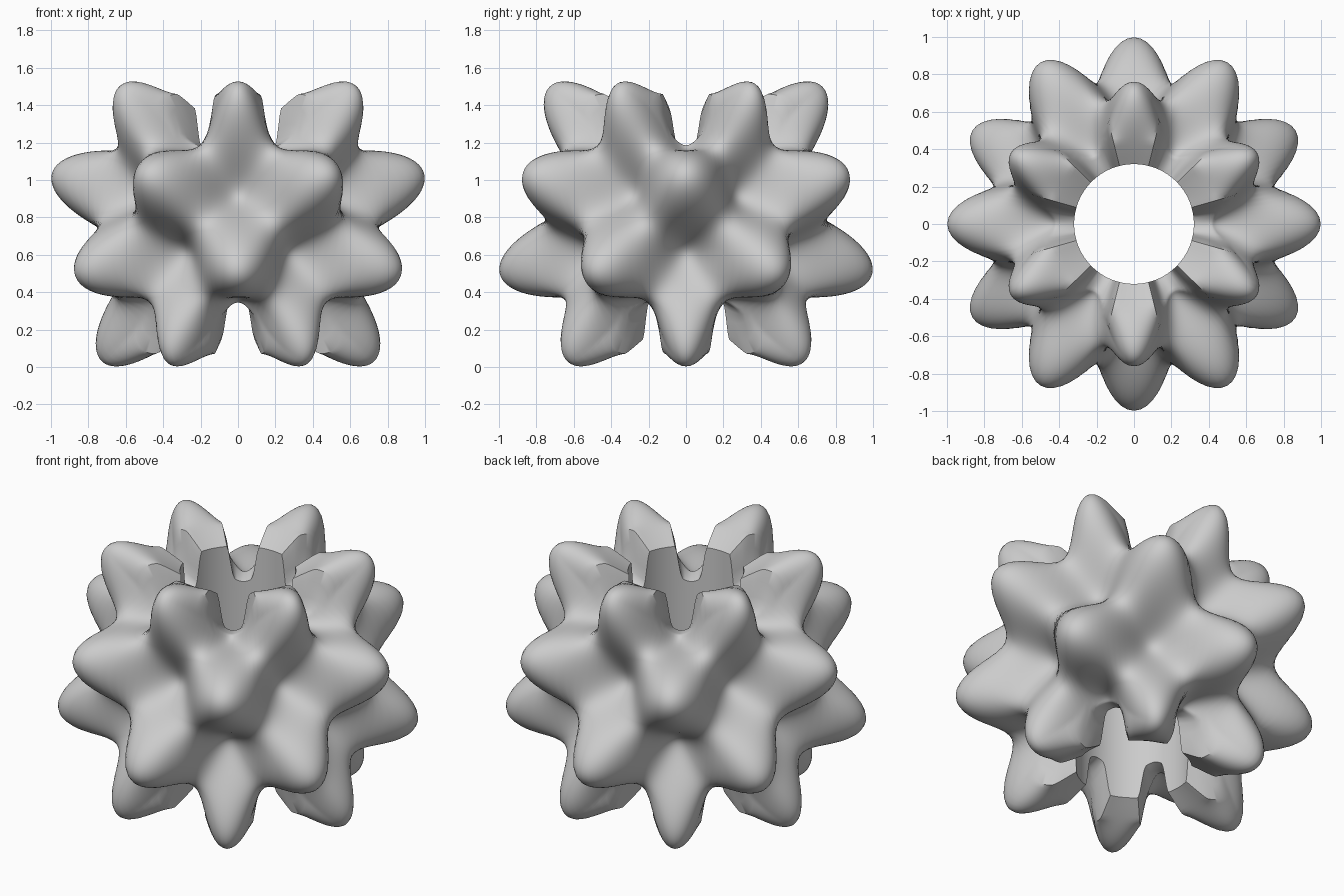
import bpy, bmesh
from math import sin, cos, pi, radians

cube = bpy.data.objects.get("Cube")
if cube:
    bpy.data.objects.remove(cube, do_unlink=True)

COLUMNS, ROWS = 180, 130
BORE = 0.32          # radius of the vertical hole
MIDDLE = 0.765       # height of the centre


def bump(p):
    """Radius for a pattern value: 1 is a spike tip, -1 the floor of a dent."""
    return 0.78 + 0.22 * p + 0.03 * p * p


def lerp(a, b, t):
    return a + (b - a) * t


def smoothstep(lo, hi, x):
    t = min(max((x - lo) / (hi - lo), 0), 1)
    return t * t * (3 - 2 * t)


def surface(az, el):
    """Distance from the centre; azimuth in radians, elevation in degrees."""
    up = abs(el)
    c = cos(6 * az) * (1 if el >= 0 else -1)
    if up <= 45:
        return bump(c * sin(radians(6 * up)))
    # Around the hole the end spikes turn into ribs with steep notches between
    over = up - 45
    rib = bump(-sin(radians(6 * (45 + 1.1 * over))))
    notch = max(bump(-1) - 0.0125 * over, 0.4)
    share = (bump(-c) - bump(-1)) / (bump(1) - bump(-1))
    share = lerp(share, smoothstep(0.1, 0.5, share), min(over / 12, 1))
    return lerp(notch, rib, share)


def rim(az, side):
    """Elevation at which the surface meets the hole."""
    lo, hi = 45, 75
    for _ in range(30):
        mid = (lo + hi) / 2
        if surface(az, side * mid) * cos(radians(mid)) > BORE:
            lo = mid
        else:
            hi = mid
    return side * lo


# Spiked ring body: one closed profile per azimuth
bm = bmesh.new()
grid = []
for i in range(COLUMNS):
    az = 2 * pi * i / COLUMNS
    low, high = rim(az, -1), rim(az, 1)
    column = []
    for j in range(ROWS + 1):
        el = lerp(low, high, j / ROWS)
        r, e = surface(az, el), radians(el)
        column.append((r * cos(e), r * sin(e) * 1.008))
    # Straight inner wall
    top, bottom = column[-1][1], column[0][1]
    column += [(BORE, lerp(top, bottom, k / 8)) for k in range(1, 8)]
    grid.append([bm.verts.new((d * cos(az), d * sin(az), MIDDLE + z)) for d, z in column])

size = len(grid[0])
for i in range(COLUMNS):
    a, b = grid[i], grid[(i + 1) % COLUMNS]
    for j in range(size):
        k = (j + 1) % size
        bm.faces.new((a[j], b[j], b[k], a[k]))
bmesh.ops.recalc_face_normals(bm, faces=bm.faces)

mesh = bpy.data.meshes.new("spiked_ring")
bm.to_mesh(mesh)
bm.free()
body = bpy.data.objects.new("spiked_ring", mesh)
bpy.context.collection.objects.link(body)

# Plain grey material
grey = bpy.data.materials.new("light_grey")
grey.use_nodes = True
colour = (0.6, 0.6, 0.6, 1)
grey.diffuse_color = colour
grey.node_tree.nodes["Principled BSDF"].inputs["Base Color"].default_value = colour
mesh.materials.append(grey)

bpy.ops.object.select_all(action='DESELECT')
body.select_set(True)
bpy.context.view_layer.objects.active = body
bpy.ops.object.shade_smooth_by_angle(angle=radians(40))
